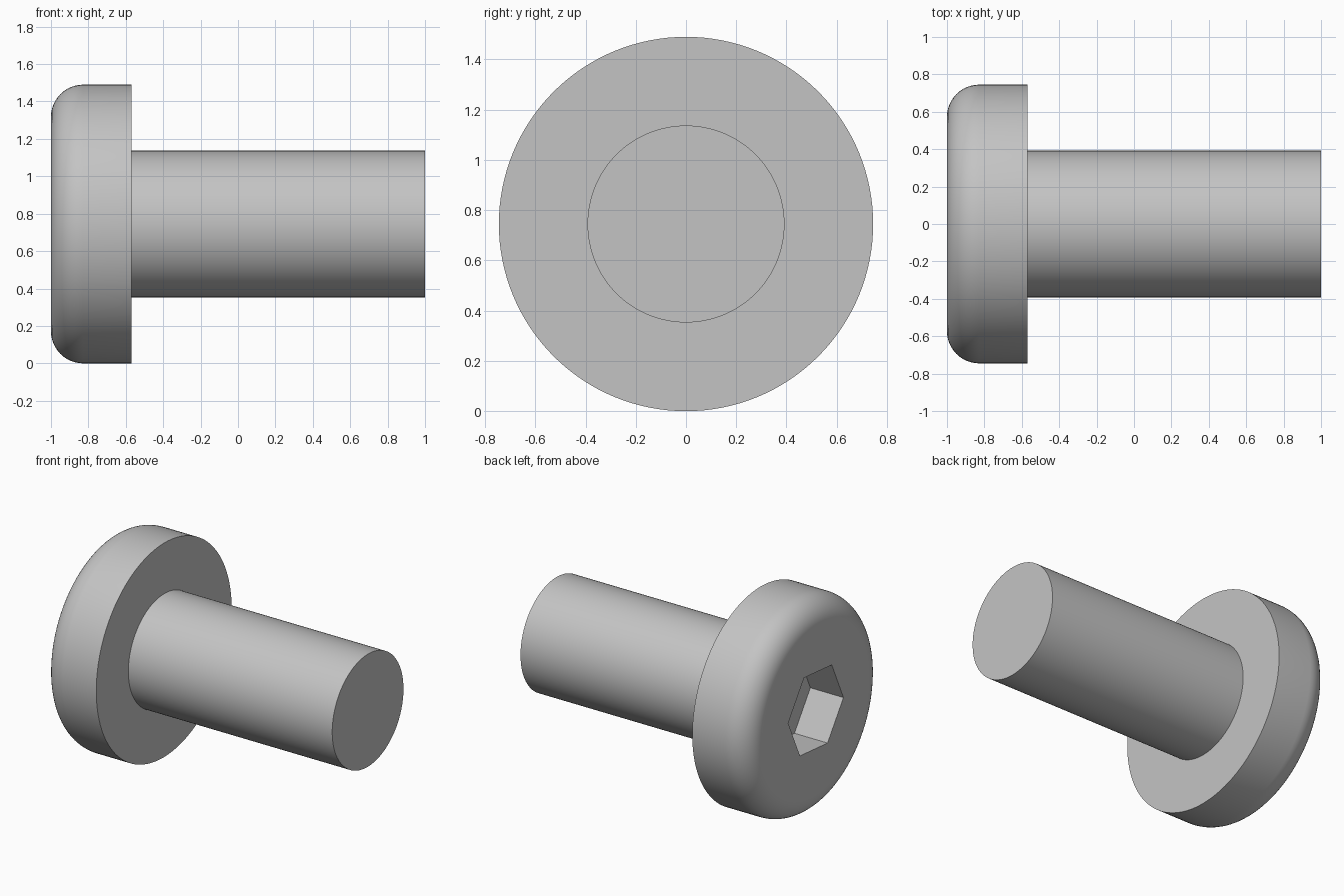
import bpy, bmesh, math
from mathutils import Matrix

if "Cube" in bpy.data.objects:
    bpy.data.objects.remove(bpy.data.objects["Cube"])

R_HEAD, R_SHANK, FILLET = 0.745, 0.392, 0.172
X_FACE, X_UNDER, X_END = -1.0, -0.57, 1.0
SOCKET_R, SOCKET_DEPTH, SOCKET_TURN = 0.305, 0.255, math.radians(5)

steel = bpy.data.materials.new("steel_grey")
steel.diffuse_color = (0.55, 0.55, 0.55, 1)
steel.use_nodes = True
steel.node_tree.nodes["Principled BSDF"].inputs["Base Color"].default_value = steel.diffuse_color


def make_object(name, bm):
    bmesh.ops.recalc_face_normals(bm, faces=bm.faces)
    mesh = bpy.data.meshes.new(name)
    bm.to_mesh(mesh)
    bm.free()
    obj = bpy.data.objects.new(name, mesh)
    bpy.context.collection.objects.link(obj)
    mesh.materials.append(steel)
    return obj


# Head and shank: rings (x, radius) lofted along x, with a rounded head rim
rings = []
for i in range(13):
    a = math.pi / 2 * i / 12
    rings.append((X_FACE + FILLET * (1 - math.cos(a + 0)),
                  R_HEAD - FILLET * (1 - math.sin(a))))
rings += [(X_UNDER, R_HEAD), (X_UNDER, R_SHANK), (X_END, R_SHANK)]


def loft(rings, sides, turn=0.0):
    bm = bmesh.new()
    loops = [[bm.verts.new((x, r * math.cos(turn + math.tau * k / sides),
                            R_HEAD + r * math.sin(turn + math.tau * k / sides)))
              for k in range(sides)] for x, r in rings]
    for a, b in zip(loops, loops[1:]):
        for k in range(sides):
            j = (k + 1) % sides
            bm.faces.new((a[k], a[j], b[j], b[k]))
    bm.faces.new(loops[0])
    bm.faces.new(loops[-1])
    return bm


bolt = make_object("bolt", loft(rings, 128))

# Hex socket cut into the head
cutter = make_object("socket_cutter", loft(
    [(X_FACE - 0.2, SOCKET_R), (X_FACE + SOCKET_DEPTH, SOCKET_R)], 6, SOCKET_TURN))
cutter.hide_render = True
cut = bolt.modifiers.new("hex_socket", 'BOOLEAN')
cut.operation = 'DIFFERENCE'
cut.solver = 'EXACT'
cut.object = cutter

bpy.context.view_layer.objects.active = bolt
bolt.select_set(True)
bpy.ops.object.modifier_apply(modifier=cut.name)
bpy.data.objects.remove(cutter)
bpy.ops.object.shade_smooth_by_angle(angle=math.radians(30))
